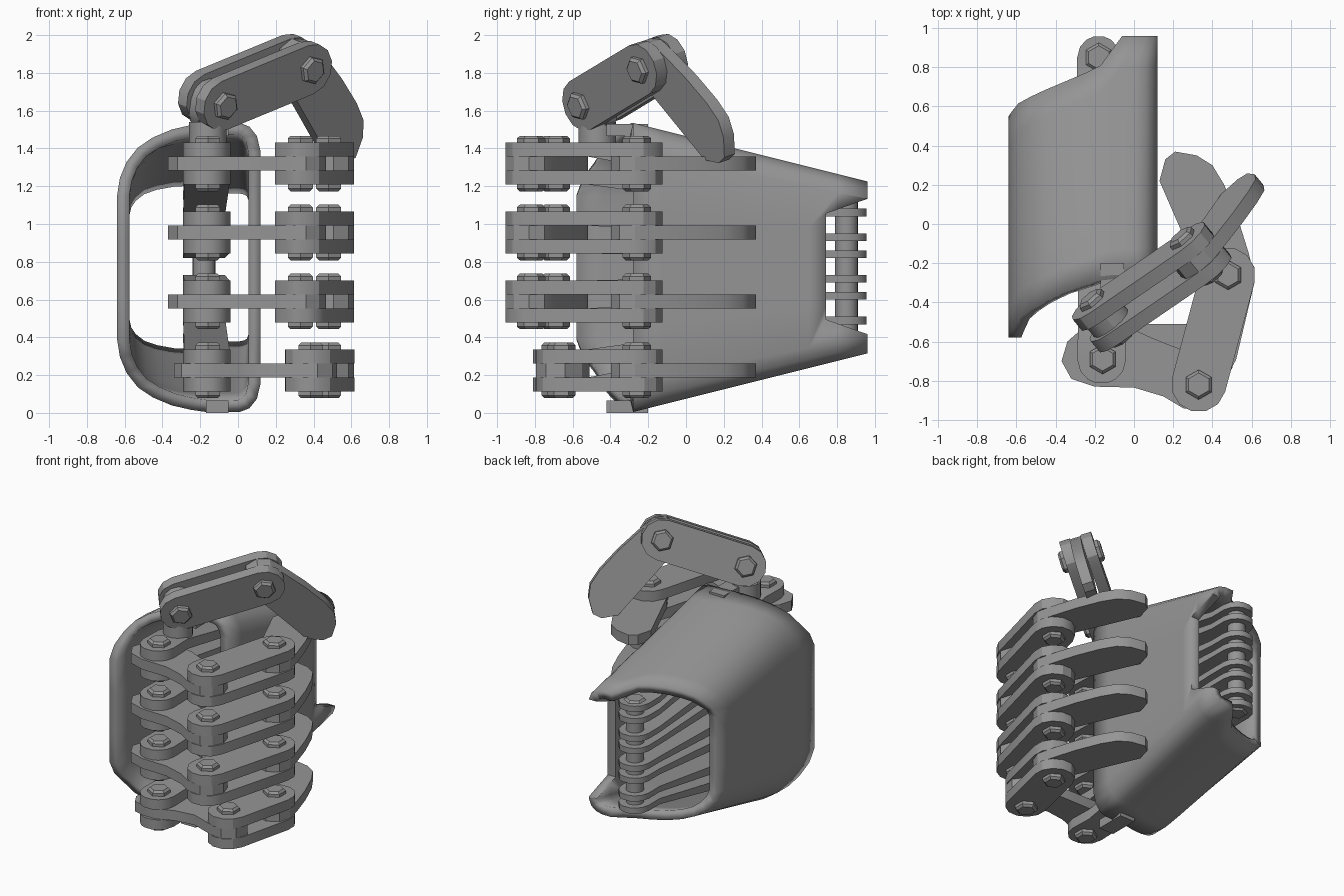
import bpy, bmesh, math
from mathutils import Vector, Matrix

if "Cube" in bpy.data.objects:
    bpy.data.objects.remove(bpy.data.objects["Cube"])

grey = bpy.data.materials.new("mid_grey")
grey.diffuse_color = (0.3, 0.3, 0.3, 1)
grey.use_nodes = True
grey.node_tree.nodes["Principled BSDF"].inputs["Base Color"].default_value = grey.diffuse_color


def make(name, bm, angle=30):
    bmesh.ops.recalc_face_normals(bm, faces=bm.faces)
    me = bpy.data.meshes.new(name)
    bm.to_mesh(me)
    bm.free()
    me.materials.append(grey)
    ob = bpy.data.objects.new(name, me)
    bpy.context.collection.objects.link(ob)
    bpy.context.view_layer.objects.active = ob
    ob.select_set(True)
    bpy.ops.object.shade_smooth_by_angle(angle=math.radians(angle))
    ob.select_set(False)
    return ob


def plate(name, pts, z0, z1, mat=Matrix()):
    """Extrude a flat outline from z0 to z1 in the frame mat."""
    bm = bmesh.new()
    f = bm.faces.new([bm.verts.new((x, y, z0)) for x, y in pts])
    ext = bmesh.ops.extrude_face_region(bm, geom=[f])
    up = [g for g in ext["geom"] if isinstance(g, bmesh.types.BMVert)]
    bmesh.ops.translate(bm, verts=up, vec=(0, 0, z1 - z0))
    bm.transform(mat)
    return make(name, bm)


def stadium(a, b, r, n=6):
    """Rounded bar outline between two pivots."""
    t = math.atan2(b[1] - a[1], b[0] - a[0])
    arc = lambda c, s: [(c[0] + r * math.cos(s + math.pi * i / n),
                         c[1] + r * math.sin(s + math.pi * i / n)) for i in range(n + 1)]
    return arc(b, t - math.pi / 2) + arc(a, t + math.pi / 2)


def bolt(name, x, y, z, half=0.147, mat=Matrix()):
    """Pin with a chamfered hex head at each end."""
    bm = bmesh.new()
    place = Matrix.Translation((x, y, z))
    bmesh.ops.create_cone(bm, cap_ends=True, segments=20, radius1=0.06, radius2=0.06,
                          depth=2 * half - 0.04, matrix=place)
    for s in (-1, 1):
        for r1, r2, d, c in ((0.076, 0.076, 0.022, half - 0.026), (0.076, 0.06, 0.015, half - 0.0075)):
            turn = Matrix.Rotation(math.pi if s < 0 else 0, 4, 'X')
            bmesh.ops.create_cone(bm, cap_ends=True, segments=6, radius1=r1, radius2=r2, depth=d,
                                  matrix=place @ Matrix.Translation((0, 0, s * c)) @ turn)
    bm.transform(mat)
    return make(name, bm)


def lerp(table, x):
    for (x0, y0), (x1, y1) in zip(table, table[1:]):
        if x <= x1:
            return y0 + (y1 - y0) * max(0, (x - x0) / (x1 - x0))
    return table[-1][1]


# Palm shell: tapering tube with curved front and back edges
half = [(-0.64, 0.2), (-0.64, 0.5), (-0.625, 0.62), (-0.59, 0.73), (-0.53, 0.83), (-0.45, 0.9),
        (-0.35, 0.955), (-0.25, 0.985), (-0.17, 1), (-0.11, 1), (-0.06, 1), (0.01, 1),
        (0.06, 0.975), (0.1, 0.91), (0.12, 0.8), (0.12, 0.4)]
ring = half + [(x, -t) for x, t in reversed(half)]
front = [(-0.64, -0.58), (-0.6, -0.49), (-0.5, -0.42), (-0.35, -0.35), (-0.15, -0.28), (0.12, -0.28)]
back = [(-0.64, 0.55), (-0.6, 0.61), (-0.5, 0.665), (-0.25, 0.77), (-0.17, 0.81), (-0.06, 0.96), (0.12, 0.96)]
height = [(-0.28, 0.765), (0.96, 0.455)]
bm = bmesh.new()
STEPS = 8
cols = []
for x, t in ring:
    y0, y1 = lerp(front, x), lerp(back, x)
    ys = [y0 + (y1 - y0) * i / STEPS for i in range(STEPS + 1)]
    cols.append([bm.verts.new((x, y, 0.77 + t * lerp(height, y))) for y in ys])
for i, a in enumerate(cols):
    b = cols[(i + 1) % len(cols)]
    for j in range(STEPS):
        bm.faces.new((a[j], a[j + 1], b[j + 1], b[j]))
shell = make("palm_shell", bm, 35)
wall = shell.modifiers.new("wall", 'SOLIDIFY')
wall.thickness, wall.offset = 0.065, -1

# Opening in the shell beside the rear hinge
YZ = Matrix(((0, 0, 1, 0), (1, 0, 0, 0), (0, 1, 0, 0), (0, 0, 0, 1)))
cutter = plate("hinge_opening_cutter", [(0.74, 0.495), (1.05, 0.385), (1.05, 1.165), (0.74, 1.055)], 0.0, 0.2, YZ)
cutter.hide_render = True
cutter.hide_set(True)
cut = shell.modifiers.new("opening", 'BOOLEAN')
cut.object, cut.operation, cut.solver = cutter, 'DIFFERENCE', 'EXACT'

# Small tabs on the shell's front lips
for nm, z in (("lower_tab", 0.0), ("upper_tab", 1.465)):
    plate(nm, [(-0.17, -0.42), (-0.05, -0.42), (-0.05, -0.2), (-0.17, -0.2)], z, z + 0.065)

# Finger outlines
KNUCKLE, MID, PINKY_MID, TIP = (-0.16, -0.69), (0.33, -0.82), (0.385, -0.66), (0.48, -0.26)
base_link = [(-0.37, -0.7), (-0.34, -0.6), (-0.26, -0.53), (-0.12, -0.52), (0, -0.54), (0.1, -0.585),
             (0.24, -0.64), (0.36, -0.69), (0.44, -0.75), (0.465, -0.83), (0.43, -0.91), (0.36, -0.955),
             (0.25, -0.94), (0.15, -0.88), (0, -0.835), (-0.2, -0.83), (-0.32, -0.79)]
pinky_link = [(-0.34, -0.7), (-0.32, -0.6), (-0.25, -0.53), (-0.12, -0.51), (0.1, -0.51), (0.36, -0.51),
              (0.46, -0.55), (0.525, -0.64), (0.5, -0.74), (0.42, -0.795), (0.32, -0.78), (0.15, -0.72),
              (0, -0.74), (-0.12, -0.79), (-0.22, -0.79), (-0.3, -0.77)]
tip_shape = [(0.06, 0.14), (0.248, 0.158), (0.432, 0.16), (0.547, 0.143), (0.624, 0.089), (0.685, -0.005),
             (0.668, -0.067), (0.578, -0.137), (0.05, -0.13), (-0.07, -0.11), (-0.135, -0.03), (-0.125, 0.06),
             (-0.06, 0.12)]
d = Vector((-0.387, 0.922))
finger_tip = [(TIP[0] + u * d.x + v * d.y, TIP[1] + u * d.y - v * d.x) for u, v in tip_shape]


# Long tendon bar running back through the palm to the rear hinge
def tendon(name, zf, zb):
    bm = bmesh.new()
    rf, rb, yf, yb, rows = 0.125, 0.11, KNUCKLE[1], 0.85, []
    secs = [(yf - rf * math.cos(a), rf * math.sin(a), -0.165) for a in (0.25, 0.6, 1.05, 1.57)]
    secs += [(-0.52, 0.12, -0.165), (0.72, 0.11, -0.18)]
    secs += [(yb + rb * math.cos(a), rb * math.sin(a), -0.18) for a in (1.57, 1.05, 0.6, 0.25)]
    for y, w, x in secs:
        z, t = lerp([(-0.52, zf), (0.72, zb)], y), lerp([(-0.52, 0.037), (0.72, 0.021)], y)
        rows.append([bm.verts.new((x + sx * w, y, z + sz * t)) for sx, sz in ((-1, -1), (1, -1), (1, 1), (-1, 1))])
    for a, b in zip(rows, rows[1:]):
        for k in range(4):
            bm.faces.new((a[k], a[(k + 1) % 4], b[(k + 1) % 4], b[k]))
    bm.faces.new(rows[0])
    bm.faces.new(rows[-1])
    make(name, bm)


# Four fingers, from the lowest up
for i, z in enumerate((0.225, 0.59, 0.955, 1.32)):
    tag = "finger%d_" % (i + 1)
    mid = PINKY_MID if i == 0 else MID
    plate(tag + "base_link", pinky_link if i == 0 else base_link, z - 0.037, z + 0.037)
    plate(tag + "tip", finger_tip, z - 0.037, z + 0.037)
    for s, side in ((-1, "lower"), (1, "upper")):
        c = z + s * 0.074
        plate(tag + side + "_middle_link", stadium(mid, TIP, 0.14), c - 0.037, c + 0.037)
        tendon(tag + side + "_tendon", c, 0.445 + 0.22 * i + s * 0.045)
    for nm, p in (("knuckle", KNUCKLE), ("middle", mid), ("tip", TIP)):
        bolt(tag + nm + "_bolt", p[0], p[1], z)

# Rear hinge pin
bolt("rear_hinge_pin", -0.18, 0.85, 0.775, 0.41)

# Thumb: frame with x along the link and z along the bolt axis
A, B, T = Vector((-0.14, -0.48, 1.655)), Vector((0.32, -0.165, 1.845)), Vector((0.57, 0.23, 1.40))
u = (B - A).normalized()
n = Vector((0.55, -0.79, -0.28))
n = (n - u * n.dot(u)).normalized()


def frame(o, x):
    x = (x - n * x.dot(n)).normalized()
    y = n.cross(x)
    return Matrix.Translation(o) @ Matrix((x, y, n)).transposed().to_4x4()


FA, FB = frame(A, u), frame(B, T - B)
L = (B - A).length
for s, side in ((-1, "rear"), (1, "front")):
    plate("thumb_%s_link" % side, stadium((0, 0), (L, 0), 0.14), s * 0.074 - 0.037, s * 0.074 + 0.037, FA)
flip = 1 if FB.col[1].z > 0 else -1
plate("thumb_tip", [(x, y * flip) for x, y in tip_shape], -0.037, 0.037, FB)
bolt("thumb_base_bolt", 0, 0, 0, mat=FA)
bolt("thumb_tip_bolt", L, 0, 0, mat=FA)

# Thumb mount: tongue between the links on a round post
plate("thumb_tongue", stadium((-0.02, -0.06), (0, 0), 0.11), -0.037, 0.037, FA)
bm = bmesh.new()
bmesh.ops.create_cone(bm, cap_ends=True, segments=20, radius1=0.1, radius2=0.1, depth=0.12,
                      matrix=Matrix.Translation((-0.16, -0.47, 1.48)))
make("thumb_post", bm)
